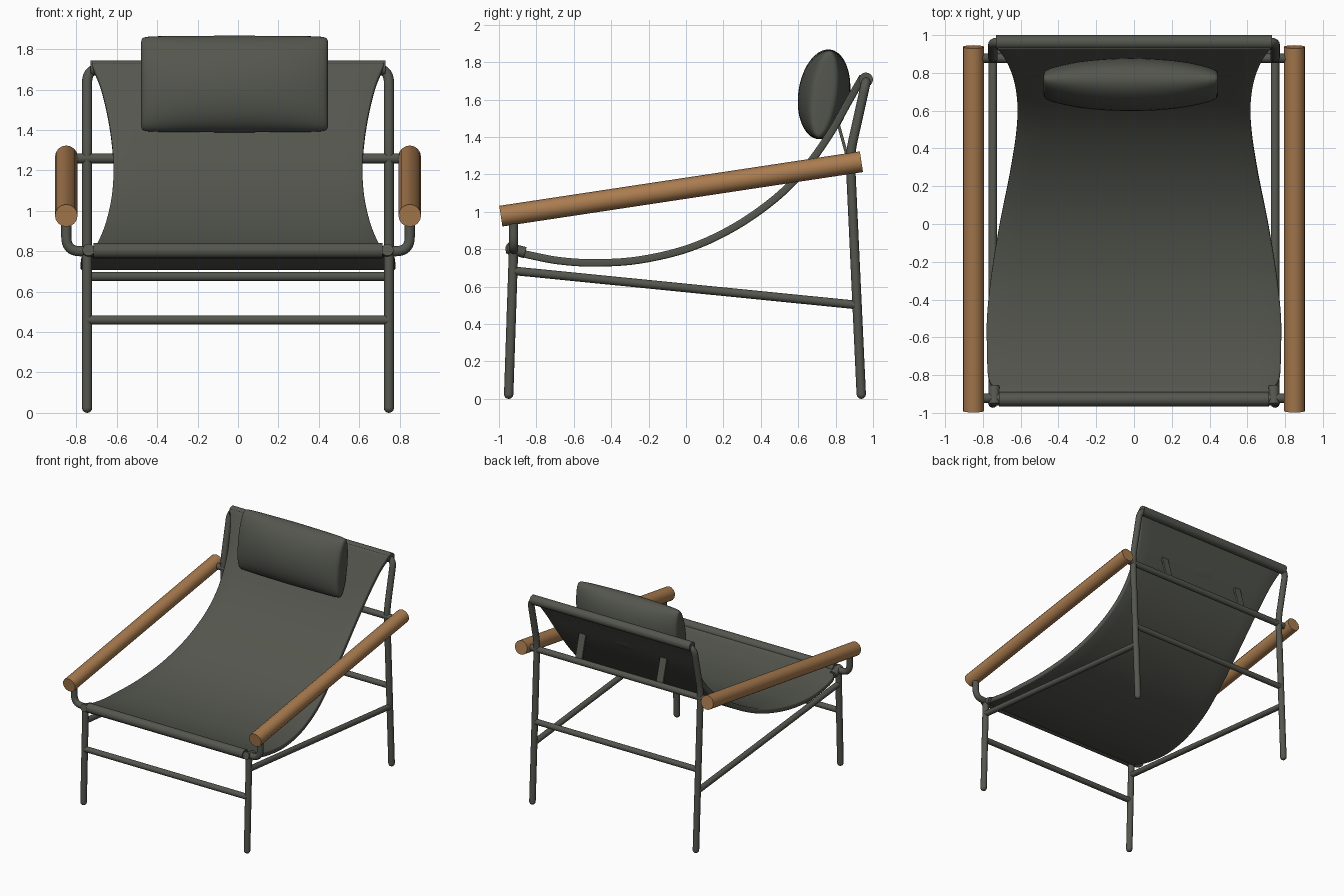
import bpy, bmesh, math
from mathutils import Vector

if "Cube" in bpy.data.objects:
    bpy.data.objects.remove(bpy.data.objects["Cube"])


def material(name, col):
    m = bpy.data.materials.new(name)
    m.diffuse_color = (*col, 1)
    m.use_nodes = True
    m.node_tree.nodes["Principled BSDF"].inputs["Base Color"].default_value = m.diffuse_color
    return m


GREY = material("dark olive grey", (0.088, 0.093, 0.076))
WOOD = material("warm wood", (0.40, 0.20, 0.078))


def finish(ob, mat, angle=40):
    ob.data.materials.clear()
    ob.data.materials.append(mat)
    bpy.ops.object.select_all(action='DESELECT')
    ob.select_set(True)
    bpy.context.view_layer.objects.active = ob
    bpy.ops.object.shade_smooth_by_angle(angle=math.radians(angle))
    return ob


def from_bmesh(name, bm, mat, angle=40):
    bmesh.ops.recalc_face_normals(bm, faces=bm.faces)
    me = bpy.data.meshes.new(name)
    bm.to_mesh(me)
    bm.free()
    ob = bpy.data.objects.new(name, me)
    bpy.context.collection.objects.link(ob)
    return finish(ob, mat, angle)


def rounded(points, r):
    """Replace inner corners of a path with short arcs."""
    pts = [Vector(p) for p in points]
    out = [pts[0]]
    for a, b, c in zip(pts, pts[1:], pts[2:]):
        p, q = b + (a - b).normalized() * r, b + (c - b).normalized() * r
        for i in range(9):
            t = i / 8
            out.append(p * (1 - t) ** 2 + b * 2 * t * (1 - t) + q * t * t)
    return out + [pts[-1]]


def tube(name, points, r, mat=GREY, bend=0.07):
    cu = bpy.data.curves.new(name, 'CURVE')
    cu.dimensions = '3D'
    cu.bevel_depth = r
    cu.bevel_resolution = 6
    cu.use_fill_caps = True
    path = rounded(points, bend)
    sp = cu.splines.new('POLY')
    sp.points.add(len(path) - 1)
    for s, p in zip(sp.points, path):
        s.co = (*p, 1)
    ob = bpy.data.objects.new(name, cu)
    bpy.context.collection.objects.link(ob)
    bpy.ops.object.select_all(action='DESELECT')
    ob.select_set(True)
    bpy.context.view_layer.objects.active = ob
    bpy.ops.object.convert(target='MESH')
    return finish(bpy.context.object, mat)


def catmull(rows, n):
    """Smooth rows of numbers."""
    v = [Vector(r) for r in rows]
    v = [2 * v[0] - v[1]] + v + [2 * v[-1] - v[-2]]
    out = []
    for a, b, c, d in zip(v, v[1:], v[2:], v[3:]):
        for i in range(n):
            t = i / n
            out.append(0.5 * (2 * b + (c - a) * t + (2 * a - 5 * b + 4 * c - d) * t * t
                              + (3 * b - a - 3 * c + d) * t ** 3))
    return out + [v[-2]]


# Frame: back hoop, front hoop and cross bars
X = 0.747
back = [(X, 0.937, 0.024), (X, 0.877, 1.31), (X, 0.965, 1.705)]
tube("back_hoop", back + [(-x, y, z) for x, y, z in reversed(back)], 0.025)
tube("front_hoop", [(0.85, -0.922, 0.98), (0.85, -0.922, 0.80),
                    (-0.85, -0.922, 0.80), (-0.85, -0.922, 0.98)], 0.025)
tube("back_arm_bar", [(-0.85, 0.878, 1.26), (0.85, 0.878, 1.26)], 0.025)
tube("back_stretcher", [(-X, 0.907, 0.675), (X, 0.907, 0.675)], 0.023)
tube("front_stretcher", [(-X, -0.937, 0.46), (X, -0.937, 0.46)], 0.023)

# Parts repeated on both sides
for s, side in ((1, "right"), (-1, "left")):
    tube(side + "_front_leg", [(s * X, -0.948, 0.024), (s * X, -0.922, 0.80)], 0.025)
    tube(side + "_side_stretcher", [(s * X, -0.925, 0.685), (s * X, 0.915, 0.502)], 0.023)
    tube(side + "_armrest", [(s * 0.85, -0.99, 0.977), (s * 0.85, 0.938, 1.268)], 0.056, WOOD)
    tube(side + "_sling_clamp", [(s * 0.74, -0.955, 0.807), (s * 0.74, -0.86, 0.782)], 0.03)
    # rounded feet
    for y, part in ((-0.948, "_front_foot"), (0.937, "_back_foot")):
        bm = bmesh.new()
        bmesh.ops.create_uvsphere(bm, u_segments=16, v_segments=8, radius=0.025)
        bmesh.ops.translate(bm, verts=bm.verts, vec=(s * X, y, 0.025))
        from_bmesh(side + part, bm, GREY)
    # flat strap from the sling back to the arm bar
    a, b = Vector((s * 0.37, 0.80, 1.52)), Vector((s * 0.37, 0.875, 1.25))
    bm = bmesh.new()
    bmesh.ops.create_cube(bm, size=1)
    rot = (a - b).to_track_quat('Z', 'Y')
    for v in bm.verts:
        v.co = (a + b) / 2 + rot @ Vector((v.co.x * 0.06, v.co.y * 0.016,
                                           v.co.z * (a - b).length))
    from_bmesh(side + "_strap", bm, GREY)

# Fabric sleeves round the top and front bars
tube("top_sleeve", [(-0.73, 0.962, 1.707), (0.73, 0.962, 1.707)], 0.038)
tube("front_sleeve", [(-0.715, -0.928, 0.803), (0.715, -0.928, 0.803)], 0.038)

# Sling: rows of half width, y, z
rows = [(0.715, -0.93, 0.805), (0.73, -0.885, 0.782), (0.77, -0.82, 0.765),
        (0.778, -0.674, 0.738), (0.778, -0.487, 0.727), (0.752, -0.246, 0.743),
        (0.707, 0.02, 0.807), (0.658, 0.262, 0.92), (0.624, 0.476, 1.07),
        (0.617, 0.636, 1.23), (0.636, 0.77, 1.417), (0.678, 0.877, 1.604),
        (0.728, 0.947, 1.725)]
bm = bmesh.new()
prev = None
for w, y, z in catmull(rows, 5):
    cur = [bm.verts.new((w * (i / 6 - 1), y, z)) for i in range(13)]
    if prev:
        for i in range(12):
            bm.faces.new((prev[i], prev[i + 1], cur[i + 1], cur[i]))
    prev = cur
sling = from_bmesh("sling_seat", bm, GREY, 60)
mod = sling.modifiers.new("thickness", 'SOLIDIFY')
mod.thickness = 0.04
mod.offset = 0
mod = sling.modifiers.new("soft edge", 'BEVEL')
mod.width = 0.014
mod.segments = 3
mod.limit_method = 'ANGLE'
mod.angle_limit = math.radians(50)

# Head cushion: oval rings along x, thicker in the middle, leaning back
bm = bmesh.new()
prev = None
N = 40
tilt = math.radians(8)
profile = [(-1, 0.84, 0.035), (-0.992, 0.92, 0.055), (-0.96, 0.965, 0.072),
           (-0.85, 0.985, 0.092), (-0.6, 0.99, 0.118), (-0.3, 0.995, 0.133), (0, 1, 0.138)]
profile += [(-u, h, t) for u, h, t in reversed(profile[:-1])]
for u, h, t in catmull(profile, 3):
    ring = []
    for k in range(N):
        a = 2 * math.pi * k / N
        y, z = t * math.cos(a), 0.242 * h * math.sin(a)
        ring.append(bm.verts.new((-0.017 + 0.463 * u,
                                  0.738 + y * math.cos(tilt) + z * math.sin(tilt),
                                  1.628 + z * math.cos(tilt) - y * math.sin(tilt))))
    if prev:
        for k in range(N):
            bm.faces.new((prev[k], prev[(k + 1) % N], ring[(k + 1) % N], ring[k]))
    else:
        bm.faces.new(ring)
    prev = ring
bm.faces.new(prev)
from_bmesh("head_cushion", bm, GREY, 50)
